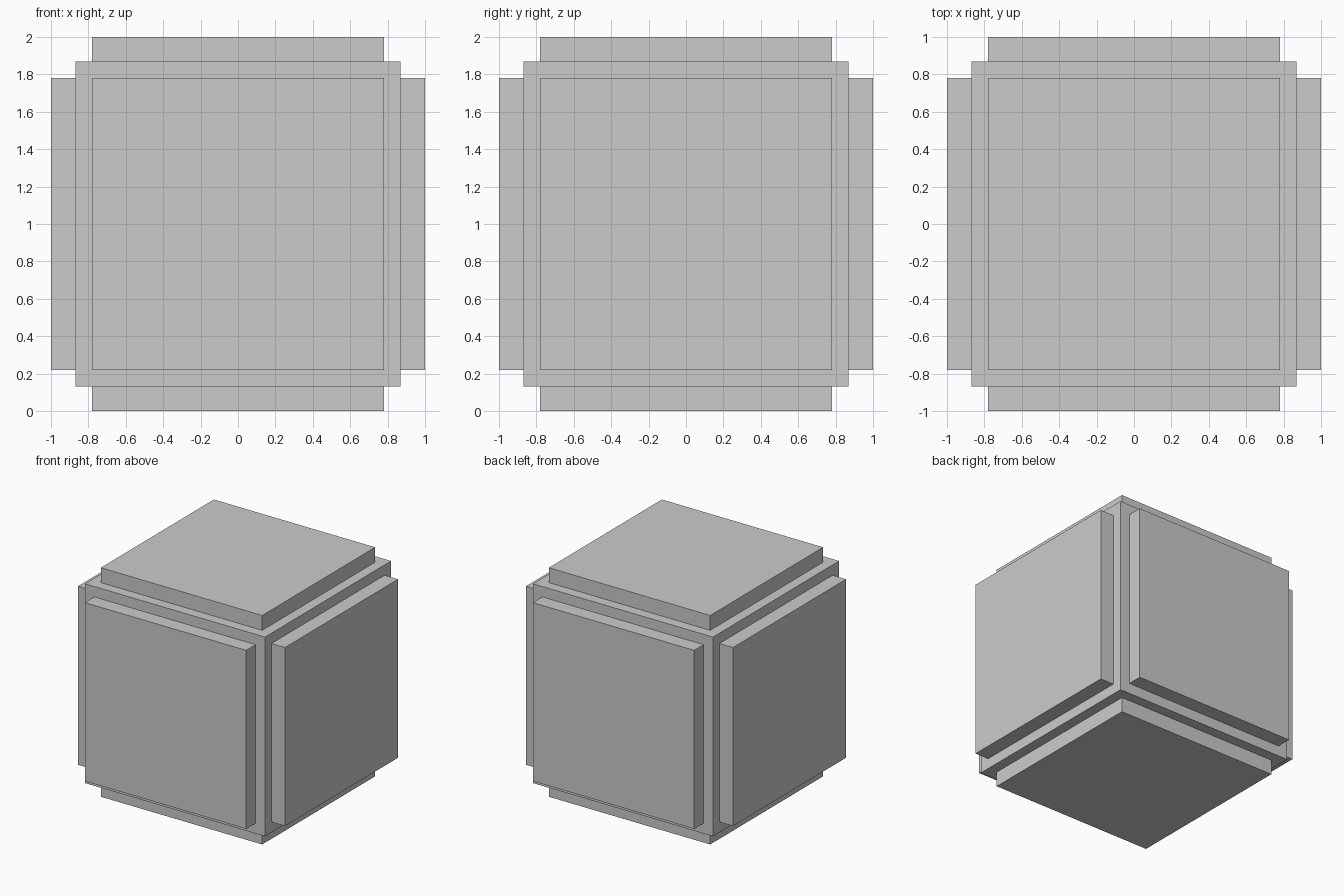
import bpy
import bmesh
from mathutils import Matrix

if "Cube" in bpy.data.objects:
    bpy.data.objects.remove(bpy.data.objects["Cube"])

CORE = 0.87    # half size of the core cube
PANEL = 0.742  # half size of each raised panel
OUTER = 1.0    # distance of the panel faces from the centre

bm = bmesh.new()

# Core cube
bmesh.ops.create_cube(bm, size=2 * CORE, matrix=Matrix.Translation((0, 0, OUTER)))
bm.normal_update()

# Raised square panel on every side: inset, then extrude straight out
panels = bm.faces[:]
bmesh.ops.inset_individual(bm, faces=panels, thickness=CORE - PANEL)
raised = bmesh.ops.extrude_discrete_faces(bm, faces=panels)["faces"]
bm.normal_update()
for face in raised:
    bmesh.ops.translate(bm, verts=face.verts[:], vec=face.normal * (OUTER - CORE))
bmesh.ops.recalc_face_normals(bm, faces=bm.faces[:])

mesh = bpy.data.meshes.new("panelled_cube")
bm.to_mesh(mesh)
bm.free()
bpy.context.collection.objects.link(bpy.data.objects.new("panelled_cube", mesh))
